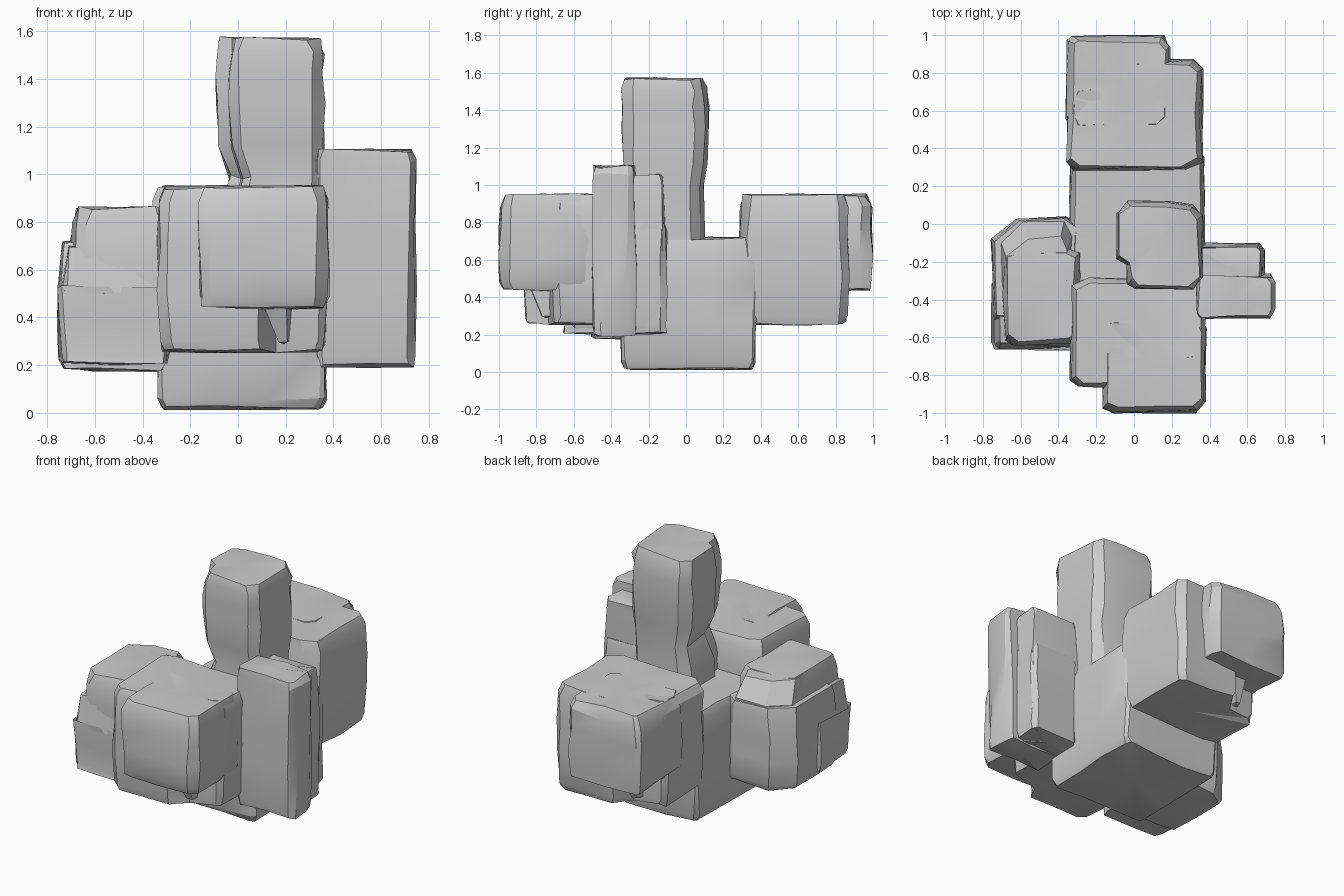
import bpy
import bmesh
import math
import random
from mathutils import Vector

random.seed(11)

default = bpy.data.objects.get("Cube")
if default:
    bpy.data.objects.remove(default, do_unlink=True)

# One stone colour for the whole cluster
stone = bpy.data.materials.new("grey stone")
stone.use_nodes = True
GREY = (0.6, 0.6, 0.6, 1)
stone.diffuse_color = GREY
stone.node_tree.nodes["Principled BSDF"].inputs["Base Color"].default_value = GREY


def box(x0, x1, y0, y1, cut=0.025):
    """Rectangle outline with unevenly chipped corners, counter-clockwise."""
    points = []
    for x, y, sx, sy, along_x in ((x0, y0, 1, 1, False), (x1, y0, -1, 1, True),
                                  (x1, y1, -1, -1, False), (x0, y1, 1, -1, True)):
        a = (x + sx * cut * random.uniform(0.4, 1.6), y)
        b = (x, y + sy * cut * random.uniform(0.4, 1.6))
        points += [a, b] if along_x else [b, a]
    return points


def resample(outline, step=0.24):
    """Split long outline edges so that they can be chipped."""
    result = []
    for i, p in enumerate(outline):
        a, b = Vector(p), Vector(outline[(i + 1) % len(outline)])
        n = max(1, round((b - a).length / step))
        result += [a.lerp(b, k / n) for k in range(n)]
    return result


def block_levels(z0, z1, top=0.93, drop=0.045):
    """Slightly bulging block: height, scale, x shift, y shift."""
    h = z1 - z0
    return [(z0, 0.94, 0, 0), (z0 + 0.04, 0.985, 0, 0), (z0 + h * 0.36, 1, 0, 0),
            (z0 + h * 0.65, 1, 0, 0), (z1 - drop, 0.985, 0, 0), (z1, top, 0, 0)]


def rock(name, outline, levels, rough=0.01, turn=False):
    """Loft a chipped stone from a plan outline through several heights."""
    ring = resample(outline)
    xs, ys = [p.x for p in ring], [p.y for p in ring]
    centre = Vector(((min(xs) + max(xs)) / 2, (min(ys) + max(ys)) / 2))
    bm = bmesh.new()
    rings = []
    for z, scale, dx, dy in levels:
        row = []
        for p in ring:
            q = centre + (p - centre) * scale + Vector((dx, dy))
            j = [random.uniform(-rough, rough) for _ in range(3)]
            row.append(bm.verts.new((q.x + j[0], q.y + j[1], max(0, z + j[2]))))
        rings.append(row)
    n = len(ring)
    for low, high in zip(rings, rings[1:]):
        for i in range(n):
            k = (i + 1) % n
            bm.faces.new((low[i], low[k], high[k], high[i]))
    # Cap both ends with a fan
    for row, push in ((rings[0], -0.01), (rings[-1], 0.004)):
        middle = sum((v.co for v in row), Vector()) / n
        tip = bm.verts.new(middle + Vector((0, 0, push)))
        tip.co.z = max(0, tip.co.z)
        for i in range(n):
            bm.faces.new((row[i], row[(i + 1) % n], tip))
    if turn:
        for v in bm.verts:
            v.co.x, v.co.y = 0.025 - v.co.x, -v.co.y
    bmesh.ops.recalc_face_normals(bm, faces=bm.faces)
    mesh = bpy.data.meshes.new(name)
    bm.to_mesh(mesh)
    bm.free()
    mesh.materials.append(stone)
    obj = bpy.data.objects.new(name, mesh)
    bpy.context.collection.objects.link(obj)
    bpy.ops.object.select_all(action="DESELECT")
    obj.select_set(True)
    bpy.context.view_layer.objects.active = obj
    bpy.ops.object.shade_smooth_by_angle(angle=math.radians(28))
    return obj


# Central base stone
rock("base_stone", box(-0.335, 0.37, -0.345, 0.375, 0.02), block_levels(0.02, 0.715, 0.95))

# Front stone and its half-turned twin at the back
notched = [(-0.335, -0.83), (-0.29, -0.865), (0.09, -0.865), (0.16, -0.74), (0.34, -0.71),
           (0.375, -0.68), (0.38, -0.33), (0.34, -0.29), (-0.25, -0.285), (-0.335, -0.33)]
for side, turn in (("front", False), ("back", True)):
    rock(side + "_stone", notched, block_levels(0.26, 0.945, 0.92, 0.06), turn=turn)
    rock(side + "_slab", box(-0.165, 0.38, -0.995, -0.5, 0.04),
         block_levels(0.445, 0.945, 0.89, 0.06), turn=turn)
    rock(side + "_spur", [(0.09, -0.85), (0.2, -0.85), (0.24, -0.68), (0.1, -0.68)],
         [(0.3, 0.3, 0.03, 0.02), (0.5, 1, 0, 0)], rough=0.004, turn=turn)

# Tall stone pinched above a wider foot on one side
tower = [(-0.095, -0.18), (-0.035, -0.21), (-0.03, -0.31), (0.01, -0.345), (0.31, -0.345),
         (0.36, -0.29), (0.36, 0.04), (0.31, 0.1), (0.18, 0.115), (-0.03, 0.12), (-0.09, 0.06)]
rock("tower_stone", tower,
     [(0.68, 0.95, 0, -0.01), (0.84, 0.95, 0.005, -0.005), (0.99, 0.86, 0.03, 0.01),
      (1.12, 0.97, 0.005, 0), (1.3, 1, 0, 0), (1.42, 1, 0, 0),
      (1.51, 0.98, 0, 0), (1.57, 0.91, 0, 0)])

# Upright slabs on the left
rock("left_tall_slab", box(0.33, 0.745, -0.5, -0.27, 0.03), block_levels(0.2, 1.1, 0.92))
rock("left_thin_slab", box(0.33, 0.68, -0.34, -0.12, 0.02), block_levels(0.21, 1.05))
rock("left_low_slab", box(0.36, 0.69, -0.3, -0.105, 0.02), block_levels(0.21, 0.8))

# Stepped stone on the right
rock("right_stone", box(-0.69, -0.29, -0.645, -0.12, 0.04), block_levels(0.22, 0.86, 0.88, 0.07))
rock("right_skirt", box(-0.75, -0.29, -0.66, -0.3, 0.03), block_levels(0.21, 0.7, 0.86, 0.2))
rock("right_back_stone", [(-0.74, -0.5), (-0.6, -0.52), (-0.3, -0.5), (-0.3, 0.0),
                          (-0.36, 0.04), (-0.62, 0.03), (-0.75, -0.08)],
     block_levels(0.18, 0.72))
rock("right_cap", [(-0.7, -0.4), (-0.35, -0.42), (-0.33, -0.06), (-0.38, 0.02), (-0.58, 0.01),
                   (-0.71, -0.1)],
     [(0.66, 0.97, 0, 0), (0.72, 1, 0, 0), (0.85, 0.85, 0.01, -0.06)])
